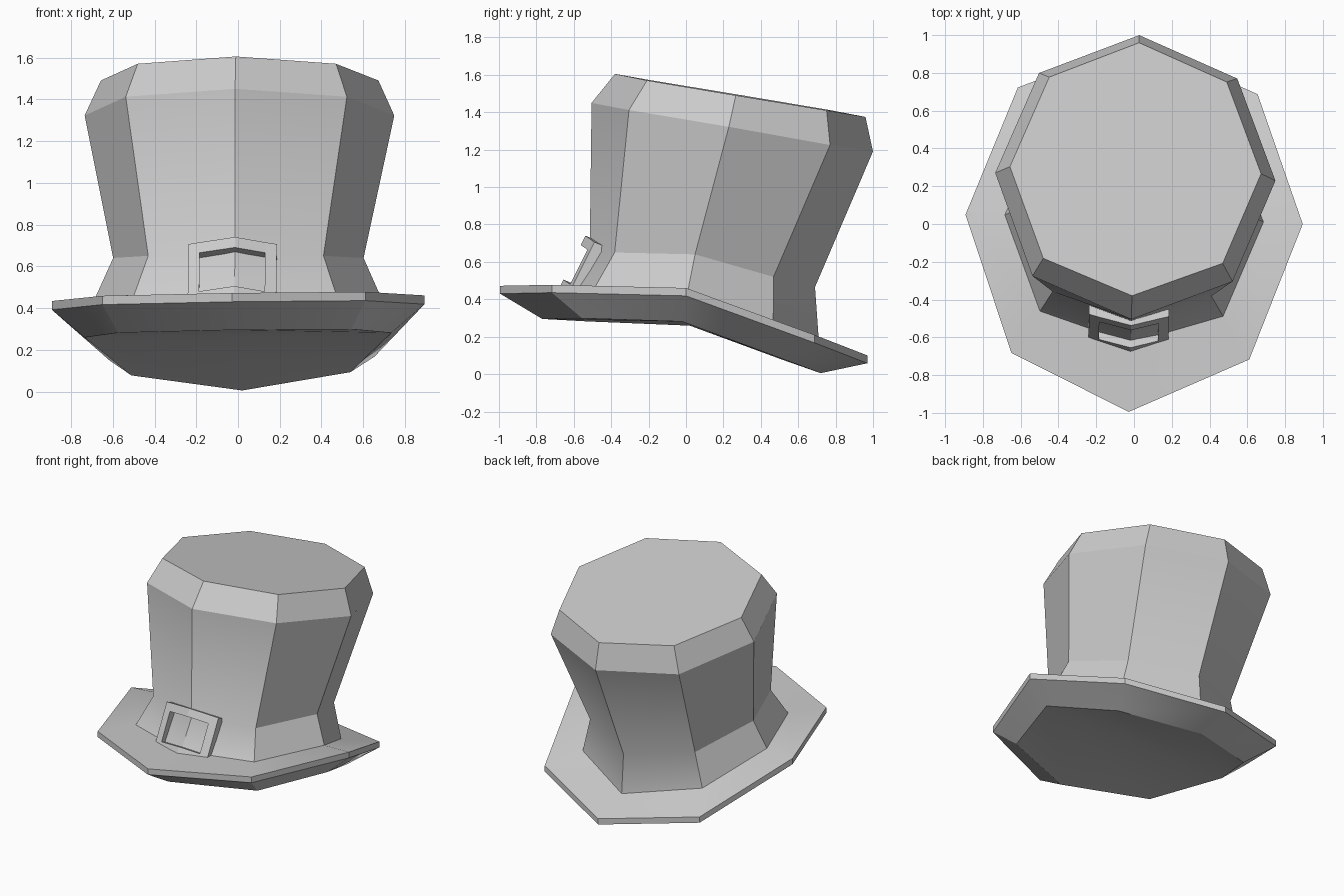
import bpy, bmesh, math
from mathutils import Matrix, Vector

cube = bpy.data.objects.get("Cube")
if cube:
    bpy.data.objects.remove(cube, do_unlink=True)

felt = bpy.data.materials.new("light_grey")
felt.use_nodes = True
felt.diffuse_color = (0.6, 0.6, 0.6, 1)
felt.node_tree.nodes["Principled BSDF"].inputs["Base Color"].default_value = (0.6, 0.6, 0.6, 1)

TWIST = Matrix.Rotation(math.radians(-1.6), 4, "Z")


def finish(name, bm, smooth=True):
    bmesh.ops.recalc_face_normals(bm, faces=bm.faces)
    mesh = bpy.data.meshes.new(name)
    bm.to_mesh(mesh)
    bm.free()
    obj = bpy.data.objects.new(name, mesh)
    bpy.context.collection.objects.link(obj)
    mesh.materials.append(felt)
    if smooth:
        bpy.ops.object.select_all(action="DESELECT")
        obj.select_set(True)
        bpy.context.view_layer.objects.active = obj
        bpy.ops.object.shade_smooth_by_angle(angle=math.radians(30))
    return obj


def ring(bm, half, tilt=0.0):
    """Eight-sided loop from five points running front to back, mirrored in x."""
    full = half + [(-x, y, z) for x, y, z in half[3:0:-1]]
    return [bm.verts.new(TWIST @ Vector((x, y, z + tilt * x))) for x, y, z in full]


def skin(bm, rings):
    for a, b in zip(rings, rings[1:]):
        for i in range(8):
            j = (i + 1) % 8
            bm.faces.new((a[i], a[j], b[j], b[i]))


# Outlines, each from front to back
under = [(0, -.77, .295), (.56, -.54, .29), (.735, 0, .27), (.525, .5, .085), (0, .72, .005)]
edge = [(0, -.995, .472), (.63, -.7, .468), (.893, .025, .447), (.635, .705, .2), (0, .97, .1)]
base = [(0, -.63, .465), (.485, -.475, .462), (.685, .03, .45), (.49, .48, .275), (0, .71, .185)]
waist = [(0, -.515, .66), (.42, -.37, .65), (.6, .065, .64), (.43, .48, .52), (0, .69, .465)]
shoulder = [(0, -.505, 1.45), (.53, -.29, 1.412), (.742, .25, 1.322), (.525, .785, 1.225), (0, 1, 1.19)]
top = [(0, -.38, 1.605), (.475, -.195, 1.57), (.665, .285, 1.49), (.47, .765, 1.41), (0, .96, 1.375)]

# Drooping brim with a closed underside
bm = bmesh.new()
lower_edge = [(x, y, z - .042) for x, y, z in edge]
rings = [ring(bm, o, .015) for o in (under, lower_edge, edge)] + [ring(bm, base)]
skin(bm, rings)
u = rings[0]
bm.faces.new((u[6], u[7], u[0], u[1], u[2]))
bm.faces.new((u[2], u[3], u[4], u[5], u[6]))
finish("brim", bm)

# Flared crown with bevelled top
bm = bmesh.new()
rings = [ring(bm, o) for o in (base, waist, shoulder, top)]
skin(bm, rings)
bm.faces.new(rings[-1])
finish("crown", bm)

# Bent buckle frame leaning on the front of the crown
bm = bmesh.new()
columns = (-.212, -.157, 0, .157, .212)
rows = (0, .05, .235, .285)
grid = [[bm.verts.new(TWIST @ Vector((x - .012 * bool(x), -.68 + .5 * h + .25 * abs(x),
                                     .455 + h - .16 * abs(x))))
         for x in columns] for h in rows]
frame = []
for r in range(3):
    for c in range(4):
        if r == 1 and c in (1, 2):
            continue
        frame.append(bm.faces.new((grid[r][c], grid[r][c + 1], grid[r + 1][c + 1], grid[r + 1][c])))
extruded = bmesh.ops.extrude_face_region(bm, geom=frame, use_keep_orig=True)
back = [v for v in extruded["geom"] if isinstance(v, bmesh.types.BMVert)]
bmesh.ops.translate(bm, verts=back, vec=(0, .07, -.03))
finish("buckle", bm, smooth=False)
